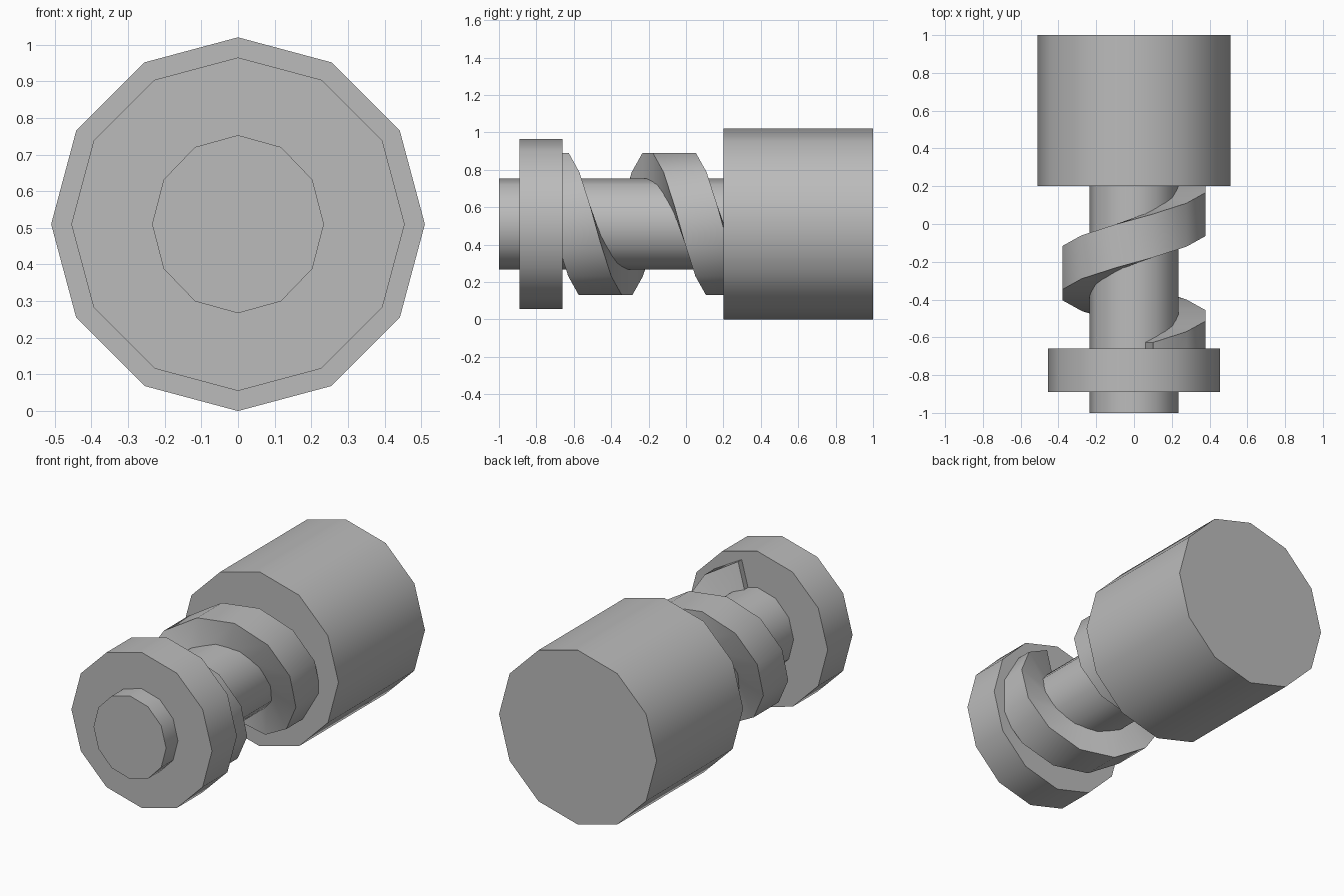
import bpy, bmesh, math

cube = bpy.data.objects.get("Cube")
if cube:
    bpy.data.objects.remove(cube, do_unlink=True)

AXIS_Z = 0.51
SIDES = 12

grey = bpy.data.materials.new("plain grey")
grey.use_nodes = True
grey.diffuse_color = (0.5, 0.5, 0.5, 1)
grey.node_tree.nodes["Principled BSDF"].inputs["Base Color"].default_value = (0.5, 0.5, 0.5, 1)


def finish(name, bm):
    """Turn a bmesh into a named object, smooth around and sharp at the rims."""
    bmesh.ops.recalc_face_normals(bm, faces=bm.faces)
    mesh = bpy.data.meshes.new(name)
    bm.to_mesh(mesh)
    bm.free()
    mesh.materials.append(grey)
    obj = bpy.data.objects.new(name, mesh)
    bpy.context.collection.objects.link(obj)
    bpy.ops.object.select_all(action='DESELECT')
    obj.select_set(True)
    bpy.context.view_layer.objects.active = obj
    bpy.ops.object.shade_smooth_by_angle(angle=math.radians(40))
    return obj


def ring_point(radius, angle, y, squash=1.0):
    """Point around the long axis; the angle runs from the top towards +x."""
    return (squash * radius * math.sin(angle), y, AXIS_Z + radius * math.cos(angle))


def cylinder(name, radius, y_front, y_back, squash=1.0):
    bm = bmesh.new()
    rims = [[bm.verts.new(ring_point(radius, math.tau * i / SIDES, y, squash))
             for i in range(SIDES)] for y in (y_front, y_back)]
    for rim in rims:
        bm.faces.new(rim)
    for i in range(SIDES):
        j = (i + 1) % SIDES
        bm.faces.new((rims[0][i], rims[0][j], rims[1][j], rims[1][i]))
    return finish(name, bm)


def helix(name, inner, outer, width, pitch, y_top, steps):
    """Rectangular section swept round the shaft."""
    bm = bmesh.new()
    sections = []
    for i in range(steps + 1):
        angle = math.tau * (i + 0.5) / SIDES
        y = y_top + pitch * angle / math.tau
        corners = ((inner, y - width / 2), (outer, y - width / 2),
                   (outer, y + width / 2), (inner, y + width / 2))
        sections.append([bm.verts.new(ring_point(r, angle, cy)) for r, cy in corners])
    for a, b in zip(sections, sections[1:]):
        for k in range(4):
            n = (k + 1) % 4
            bm.faces.new((a[k], a[n], b[n], b[k]))
    bm.faces.new(sections[0])
    bm.faces.new(sections[-1])
    return finish(name, bm)


# Turned parts along the long axis
cylinder("shaft", 0.243, -1.0, 0.25, squash=0.965)
cylinder("front_collar", 0.455, -0.89, -0.66)
cylinder("rear_body", 0.51, 0.2, 1.0)

# Spiral thread between collar and body
helix("spiral_thread", inner=0.22, outer=0.393, width=0.23,
      pitch=0.68, y_top=-0.77, steps=21)
